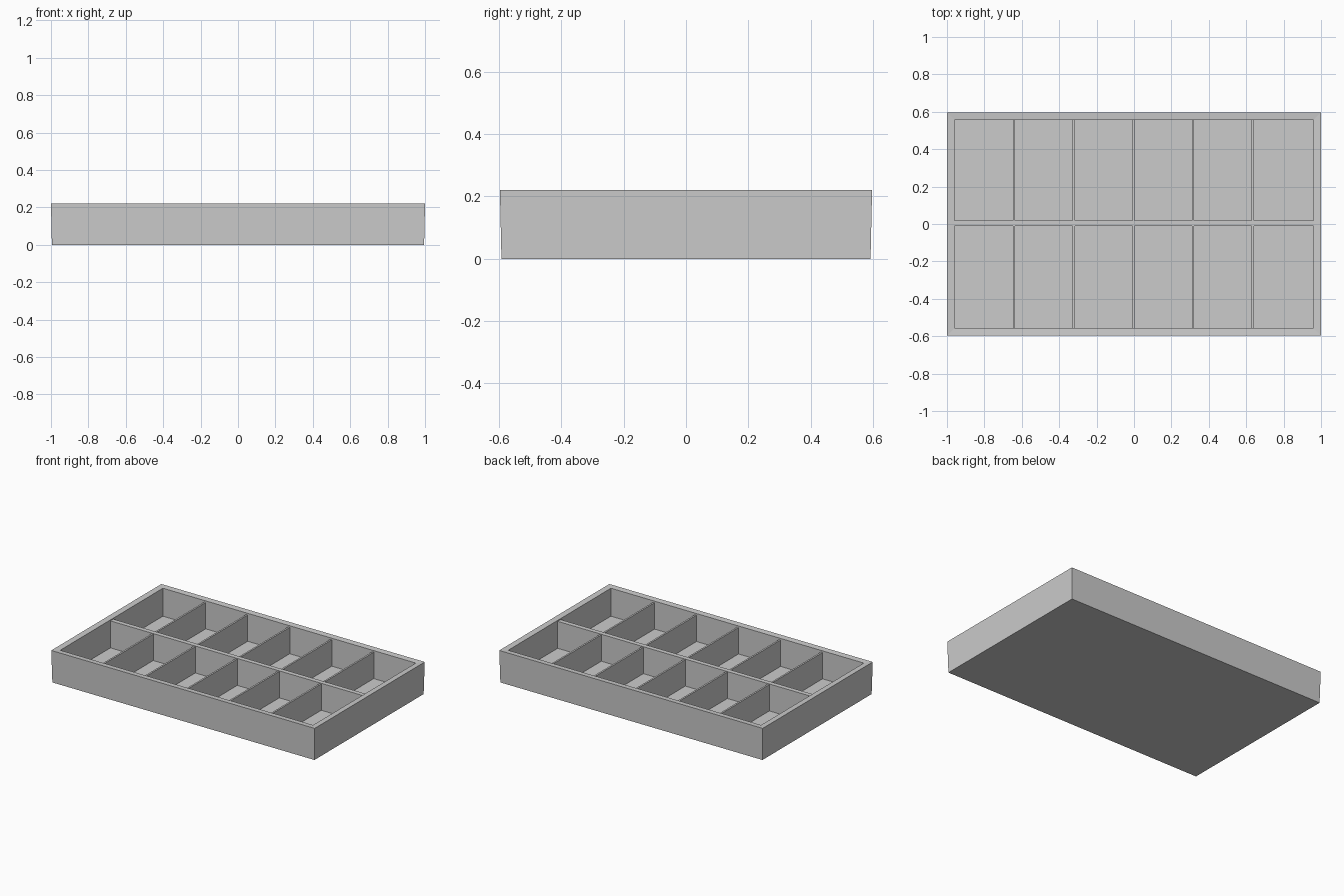
import bpy, bmesh

if "Cube" in bpy.data.objects:
    bpy.data.objects.remove(bpy.data.objects["Cube"])

HX, HY, H = 1.0, 0.597, 0.22      # outer half sizes and height
WALL, FLOOR = 0.04, 0.025


def finish(bm, name):
    bmesh.ops.recalc_face_normals(bm, faces=bm.faces)
    mesh = bpy.data.meshes.new(name)
    bm.to_mesh(mesh)
    bm.free()
    obj = bpy.data.objects.new(name, mesh)
    bpy.context.collection.objects.link(obj)
    return obj


def box(name, x0, x1, y0, y1, z0, z1):
    bm = bmesh.new()
    bmesh.ops.create_cube(bm, size=1)
    for v in bm.verts:
        v.co.x = x1 if v.co.x > 0 else x0
        v.co.y = y1 if v.co.y > 0 else y0
        v.co.z = z1 if v.co.z > 0 else z0
    return finish(bm, name)


# Open tray: slightly tapered loops outside bottom, rim, inner rim, inside floor
bm = bmesh.new()
loops = []
for hx, hy, z in ((HX - 0.005, HY - 0.005, 0), (HX, HY, H),
                  (HX - WALL, HY - WALL, H - 0.003),
                  (HX - WALL, HY - WALL, FLOOR)):
    loops.append([bm.verts.new((sx * hx, sy * hy, z))
                  for sx, sy in ((-1, -1), (1, -1), (1, 1), (-1, 1))])
for a, b in zip(loops, loops[1:]):
    for i in range(4):
        j = (i + 1) % 4
        bm.faces.new((a[i], a[j], b[j], b[i]))
bm.faces.new(loops[0])
bm.faces.new(loops[-1])
finish(bm, "tray")

# Long divider between the two rows
box("long_divider", -HX + WALL, HX - WALL, -0.012, 0.02, FLOOR, 0.21)

# Thin cross dividers, five per row
for i in range(-2, 3):
    x = i * 0.319 - 0.003
    for row, y0, y1 in (("front", -HY + WALL, -0.012), ("back", 0.02, HY - WALL)):
        box(f"cross_divider_{row}_{i + 3}", x - 0.006, x + 0.006, y0, y1, FLOOR, 0.206)
